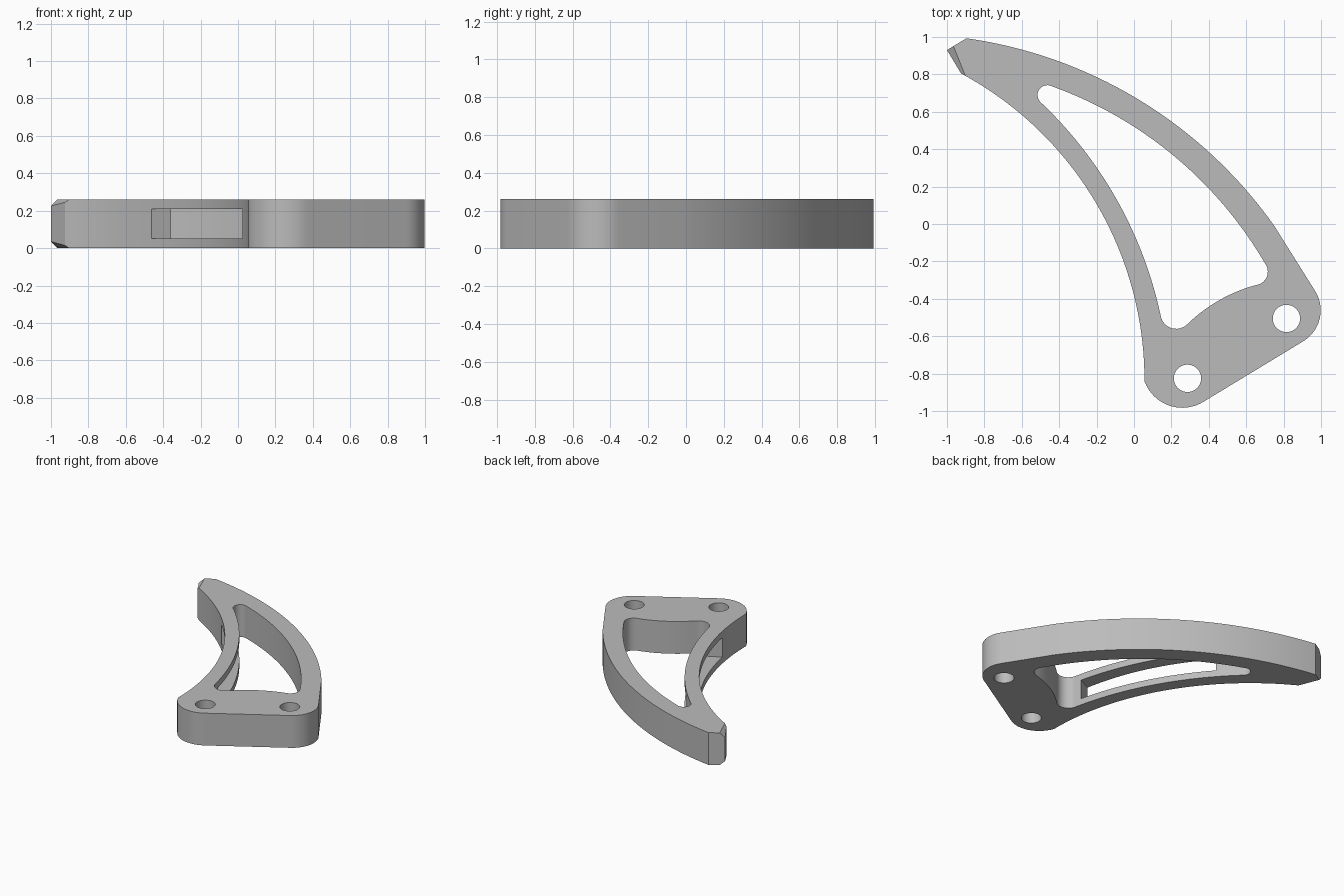
import bpy, bmesh, math
from mathutils import Vector, Matrix

cube = bpy.data.objects.get("Cube")
if cube:
    bpy.data.objects.remove(cube, do_unlink=True)

HEIGHT = 0.26

grey = bpy.data.materials.new("plain grey")
grey.use_nodes = True
colour = (0.5, 0.5, 0.5, 1)
grey.diffuse_color = colour
grey.node_tree.nodes["Principled BSDF"].inputs["Base Color"].default_value = colour


def arc(a, b, c, n):
    """Points on the circle through a, b and c, from a to c."""
    a, b, c = Vector(a), Vector(b), Vector(c)
    u, v = b - a, c - a
    d = 2 * u.cross(v)
    centre = a + Vector((v.y * u.dot(u) - u.y * v.dot(v),
                         u.x * v.dot(v) - v.x * u.dot(u))) / d
    start = math.atan2(*(a - centre).yx)
    end = math.atan2(*(c - centre).yx)
    sweep = (end - start) % math.tau
    if d < 0:
        sweep -= math.tau
    r = (a - centre).length
    return [centre + r * Vector((math.cos(start + sweep * i / n),
                                 math.sin(start + sweep * i / n)))
            for i in range(n + 1)]


def prism(name, points, z0, z1):
    """Extrude a closed outline straight up."""
    bm = bmesh.new()
    clean = [p for i, p in enumerate(points) if (p - points[i - 1]).length > 1e-4]
    face = bm.faces.new([bm.verts.new((p.x, p.y, z0)) for p in clean])
    top = bmesh.ops.extrude_face_region(bm, geom=[face])["geom"]
    bmesh.ops.translate(bm, vec=(0, 0, z1 - z0),
                        verts=[v for v in top if isinstance(v, bmesh.types.BMVert)])
    bmesh.ops.recalc_face_normals(bm, faces=bm.faces)
    return finish(name, bm)


def finish(name, bm):
    mesh = bpy.data.meshes.new(name)
    bm.to_mesh(mesh)
    bm.free()
    mesh.materials.append(grey)
    ob = bpy.data.objects.new(name, mesh)
    bpy.context.collection.objects.link(ob)
    return ob


# Curved bracket body
outline = (arc((-0.896, 0.993), (0, 0.68), (0.75, -0.01), 40)
           + arc((0.965, -0.353), (0.998, -0.47), (0.90, -0.63), 14)
           + arc((0.377, -0.947), (0.225, -0.98), (0.056, -0.84), 16)
           + arc((0.056, -0.84), (-0.2, 0.107), (-0.925, 0.805), 40)
           + [Vector((-1, 0.93))])
body = prism("curved_bracket", outline, 0, HEIGHT)

# Sloping chamfers on the upper and lower corners of the tip
bm = bmesh.new()
bm.from_mesh(body.data)
for side in (1, -1):
    mid = HEIGHT / 2
    p, q, r = (Vector((x, y, mid + side * h)) for x, y, h in
               ((-0.965, 0.95, mid), (-0.905, 0.80, mid), (-1, 0.93, mid - 0.035)))
    normal = (q - p).cross(r - p)
    if normal.z * side < 0:
        normal.negate()
    cut = bmesh.ops.bisect_plane(bm, geom=bm.verts[:] + bm.edges[:] + bm.faces[:],
                                 plane_co=p, plane_no=normal, clear_outer=True)
    edges = [e for e in cut["geom_cut"] if isinstance(e, bmesh.types.BMEdge)]
    bmesh.ops.holes_fill(bm, edges=edges, sides=0)
bmesh.ops.recalc_face_normals(bm, faces=bm.faces)
bm.to_mesh(body.data)
bm.free()

# Large rounded opening
opening = (arc((-0.436, 0.735), (0.1, 0.452), (0.70, -0.21), 36)
           + arc((0.70, -0.21), (0.708, -0.287), (0.65, -0.327), 10)
           + arc((0.65, -0.327), (0.46, -0.405), (0.286, -0.535), 14)
           + arc((0.286, -0.535), (0.217, -0.56), (0.142, -0.487), 12)
           + arc((0.142, -0.487), (-0.1, 0.144), (-0.5, 0.652), 36)
           + arc((-0.5, 0.652), (-0.5, 0.727), (-0.436, 0.735), 12))
cutters = [prism("opening_cutter", opening, -0.1, HEIGHT + 0.1)]

# Two bolt holes
for x, y in ((0.815, -0.505), (0.286, -0.825)):
    ring = [Vector((x + 0.073 * math.cos(math.tau * i / 40),
                    y + 0.073 * math.sin(math.tau * i / 40))) for i in range(40)]
    cutters.append(prism("bolt_hole_cutter", ring, -0.1, HEIGHT + 0.1))

# Long slot through the inner arm, square to its chord
upper, lower = Vector((-0.46, 0.455)), Vector((0.02, -0.50))
along = (lower - upper).normalized()
across = Vector((-along.y, along.x))
slot = [upper - across * 0.1, lower - across * 0.1,
        lower + across * 0.16, upper + across * 0.42]
# the far side leans in so that it stays inside the opening
slot[2:] = [lower + across * 0.15, lower + across * 0.15 - along * 0.1,
            upper + across * 0.34 + along * 0.3, upper + across * 0.2]
cutters.append(prism("slot_cutter", slot, 0.052, 0.208))

bpy.ops.object.select_all(action="DESELECT")
bpy.context.view_layer.objects.active = body
body.select_set(True)
for cutter in cutters:
    mod = body.modifiers.new("cut", "BOOLEAN")
    mod.operation = "DIFFERENCE"
    mod.solver = "EXACT"
    mod.object = cutter
    bpy.ops.object.modifier_apply(modifier=mod.name)
    bpy.data.objects.remove(cutter, do_unlink=True)

bpy.ops.object.shade_smooth_by_angle(angle=math.radians(25))
